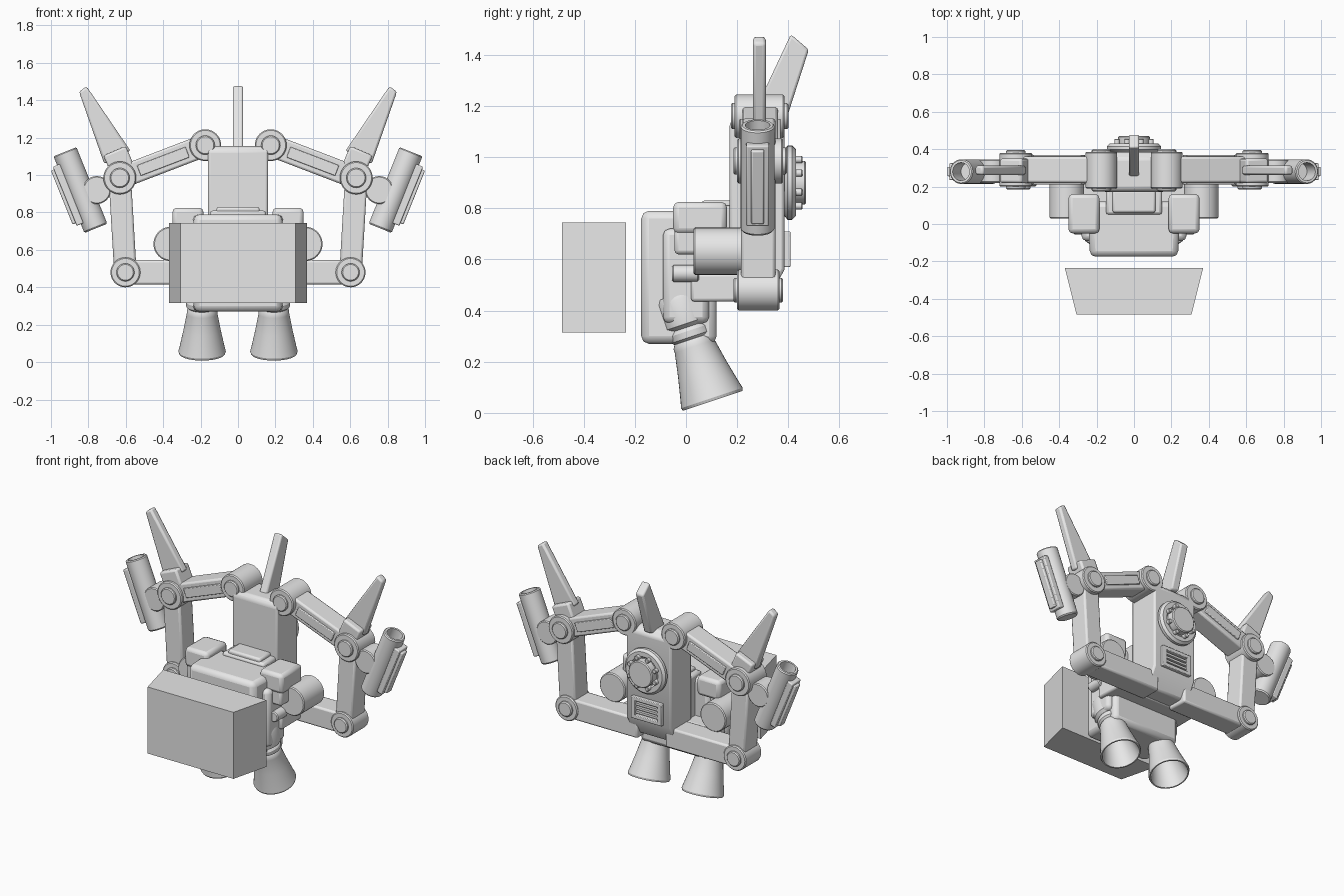
import bpy, bmesh
from math import pi, cos, sin, radians
from mathutils import Vector, Matrix

if "Cube" in bpy.data.objects:
    bpy.data.objects.remove(bpy.data.objects["Cube"], do_unlink=True)

grey = bpy.data.materials.new("light grey")
grey.use_nodes = True
grey.diffuse_color = (0.8, 0.8, 0.8, 1)
grey.node_tree.nodes["Principled BSDF"].inputs["Base Color"].default_value = (0.8, 0.8, 0.8, 1)


def finish(bm, name, pair=False, bevel=0.0):
    """Turn a bmesh into one object, or a mirrored left and right pair."""
    bmesh.ops.remove_doubles(bm, verts=bm.verts, dist=1e-5)
    for side in (("left_", "right_") if pair else ("",)):
        if side == "right_":
            bm.transform(Matrix.Scale(-1, 4, Vector((1, 0, 0))))
        bmesh.ops.recalc_face_normals(bm, faces=bm.faces)
        mesh = bpy.data.meshes.new(side + name)
        bm.to_mesh(mesh)
        mesh.materials.append(grey)
        ob = bpy.data.objects.new(side + name, mesh)
        bpy.context.collection.objects.link(ob)
        if bevel:
            mod = ob.modifiers.new("edges", "BEVEL")
            mod.width, mod.segments, mod.limit_method = bevel, 2, "ANGLE"
        bpy.ops.object.select_all(action="DESELECT")
        ob.select_set(True)
        bpy.context.view_layer.objects.active = ob
        bpy.ops.object.shade_smooth_by_angle(angle=radians(32))
    bm.free()


def box(name, x, y, z, bevel=0.0, pair=False, front_scale=1.0):
    """Box from ranges; front_scale narrows the front face in x."""
    bm = bmesh.new()
    bmesh.ops.create_cube(bm, size=1)
    for v in bm.verts:
        k = front_scale if v.co.y < 0 else 1
        v.co = Vector([(r[0] + r[1]) / 2 + c * (r[1] - r[0]) for r, c in zip((x, y, z), v.co)])
        v.co.x *= k
    finish(bm, name, pair, bevel)


def beam(name, a, b, width, y, bevel=0.012, pair=True):
    """Box running from a to b in the x-z plane."""
    a, b = Vector((a[0], 0, a[1])), Vector((b[0], 0, b[1]))
    d = (b - a).normalized()
    n = Vector((d.z, 0, -d.x)) * width / 2
    prism(name, [(p.x, p.z) for p in (a - n, b - n, b + n, a + n)], y, bevel, pair)


def prism(name, pts, depth, bevel=0.0, pair=False, along_x=False):
    """Outline in x-z (or y-z) pushed through a depth range."""
    bm = bmesh.new()
    put = (lambda p, d: (d, p[0], p[1])) if along_x else (lambda p, d: (p[0], d, p[1]))
    rings = [[bm.verts.new(put(p, d)) for p in pts] for d in depth]
    bm.faces.new(rings[0])
    bm.faces.new(rings[1])
    for i in range(len(pts)):
        j = (i + 1) % len(pts)
        bm.faces.new((rings[0][i], rings[0][j], rings[1][j], rings[1][i]))
    finish(bm, name, pair, bevel)


def lathe(name, profile, origin, axis, pair=False, steps=40):
    """Spin (radius, height) points about an axis."""
    bm = bmesh.new()
    verts = [bm.verts.new((r, 0, h)) for r, h in profile]
    edges = [bm.edges.new(e) for e in zip(verts, verts[1:])]
    bmesh.ops.spin(bm, geom=verts + edges, cent=(0, 0, 0), axis=(0, 0, 1),
                   angle=2 * pi, steps=steps, use_duplicate=False)
    bmesh.ops.remove_doubles(bm, verts=bm.verts, dist=1e-5)
    turn = Vector((0, 0, 1)).rotation_difference(Vector(axis)).to_matrix().to_4x4()
    bm.transform(Matrix.Translation(origin) @ turn)
    finish(bm, name, pair)


def disc(name, x, z, r, y, pair=False, edge=0.006):
    """Cylinder lying along y with a softened rim."""
    h = y[1] - y[0]
    lathe(name, [(0, 0), (r - edge, 0), (r, edge), (r, h - edge), (r - edge, h), (0, h)],
          (x, y[0], z), (0, 1, 0), pair)


def joint(name, x, z, r, y):
    disc(name, x, z, r, y, True)
    disc(name + "_cap", x, z, r * 0.6, (y[0] - 0.015, y[1] + 0.015), True)


# Front box and main body
box("front_box", (-0.37, 0.37), (-0.485, -0.235), (0.315, 0.745), front_scale=0.83)
box("body", (-0.25, 0.25), (-0.175, 0.12), (0.27, 0.79), 0.03, front_scale=0.94)
box("body_side_panel", (0.2, 0.28), (-0.09, 0.09), (0.35, 0.72), 0.025, True)
box("body_back_link", (-0.15, 0.15), (0.05, 0.2), (0.45, 0.81), 0.015)
box("top_block", (-0.115, 0.115), (0.06, 0.18), (0.77, 0.83), 0.012)
disc("side_peg", 0.29, 0.545, 0.033, (-0.055, 0.05), True)

# Shoulder pods and side cylinders
box("shoulder_pod", (0.185, 0.35), (-0.05, 0.16), (0.7, 0.825), 0.022, True)
box("shoulder_pod_base", (0.23, 0.34), (-0.045, 0.1), (0.62, 0.72), 0.015, True)
disc("side_cylinder", 0.36, 0.632, 0.092, (0.03, 0.24), True)

# Back column with its fin, dial and vent
prism("column", [(0.17, 1.13), (0.19, 1.155), (0.35, 1.155), (0.385, 1.12),
                 (0.385, 0.56), (0.32, 0.44), (0.17, 0.44)],
      (-0.16, 0.16), 0.012, along_x=True)
prism("centre_fin", [(0.25, 1.14), (0.41, 1.48), (0.48, 1.42), (0.39, 1.14)],
      (-0.028, 0.028), 0.01, along_x=True)
lathe("dial_ring", [(0, 0), (0.13, 0), (0.145, 0.012), (0.145, 0.03), (0.13, 0.045),
                    (0.1, 0.045), (0.09, 0.035), (0, 0.035)], (0, 0.385, 0.9), (0, 1, 0))
disc("dial_hub", 0, 0.9, 0.085, (0.39, 0.47))
for i in range(8):
    a = (i + 0.5) * pi / 4
    disc("dial_bolt", 0.098 * cos(a), 0.9 + 0.098 * sin(a), 0.014, (0.41, 0.455), edge=0.003)
vent_outer, vent_inner = 0.11, 0.08
for z in ((0.57, 0.595), (0.685, 0.71)):
    box("vent_rail", (-vent_outer, vent_outer), (0.37, 0.408), z, 0.004)
box("vent_post", (vent_inner, vent_outer), (0.37, 0.408), (0.57, 0.71), 0.004, True)
for i in range(3):
    z = 0.606 + i * 0.026
    box("vent_slat", (-vent_inner, vent_inner), (0.37, 0.402), (z, z + 0.014))

# Arm frame: shoulder, outer joint, elbow and the beams between
shoulder, outer, elbow = (0.175, 1.16), (0.632, 0.985), (0.602, 0.48)
joint("shoulder_joint", *shoulder, 0.085, (0.19, 0.385))
joint("outer_joint", *outer, 0.088, (0.2, 0.38))
joint("elbow_joint", *elbow, 0.08, (0.2, 0.365))
beam("upper_arm", shoulder, outer, 0.12, (0.22, 0.36))
beam("upper_arm_strip", (0.27, 1.123), (0.53, 1.024), 0.06, (0.21, 0.37), 0.004)
beam("outer_strut", outer, elbow, 0.12, (0.215, 0.35))
beam("lower_arm", (0.1, 0.48), elbow, 0.13, (0.21, 0.355))
box("lower_mount", (-0.3, 0.3), (0.02, 0.22), (0.435, 0.545), 0.012)

# Outer fins on their sockets
beam("fin_socket", (0.6, 0.99), (0.66, 1.13), 0.13, (0.22, 0.35))
prism("outer_fin", [(0.575, 1.13), (0.81, 1.475), (0.85, 1.445), (0.715, 1.06)],
      (0.262, 0.312), 0.012, True)

# Tilted barrels
foot, tip = Vector((0.76, 0.28, 0.715)), Vector((0.925, 0.28, 1.125))
axis = (tip - foot).normalized()
length = (tip - foot).length
out = Vector((axis.z, 0, -axis.x))
lathe("barrel", [(0, 0), (0.06, 0), (0.066, 0.008), (0.066, length - 0.006), (0.06, length),
                 (0.048, length), (0.048, length - 0.12), (0, length - 0.12)], foot, axis, True)
disc("barrel_mount", 0.755, 0.92, 0.075, (0.22, 0.345), True)
middle = (foot + tip) / 2
for name, offset, half, wide, y in (("barrel_plate", 0.07, 0.17, 0.04, (0.235, 0.325)),
                                    ("barrel_rib", 0.09, 0.155, 0.035, (0.255, 0.305))):
    a, b = (middle + out * offset + axis * k * half for k in (-1, 1))
    beam(name, (a.x, a.z), (b.x, b.z), wide, y, 0.006)

# Thruster nozzles, hollow below
lathe("nozzle", [(0, 0.44), (0.085, 0.44), (0.095, 0.42), (0.095, 0.32), (0.075, 0.305),
                 (0.085, 0.29), (0.085, 0.265), (0.073, 0.255), (0.082, 0.24), (0.082, 0.225),
                 (0.1, 0.13), (0.12, 0.04), (0.127, 0.012), (0.123, 0), (0.115, 0),
                 (0.105, 0.04), (0.085, 0.13), (0.05, 0.2), (0, 0.2)],
      (0.192, 0.105, 0.047), (0, -0.316, 0.949), True)
